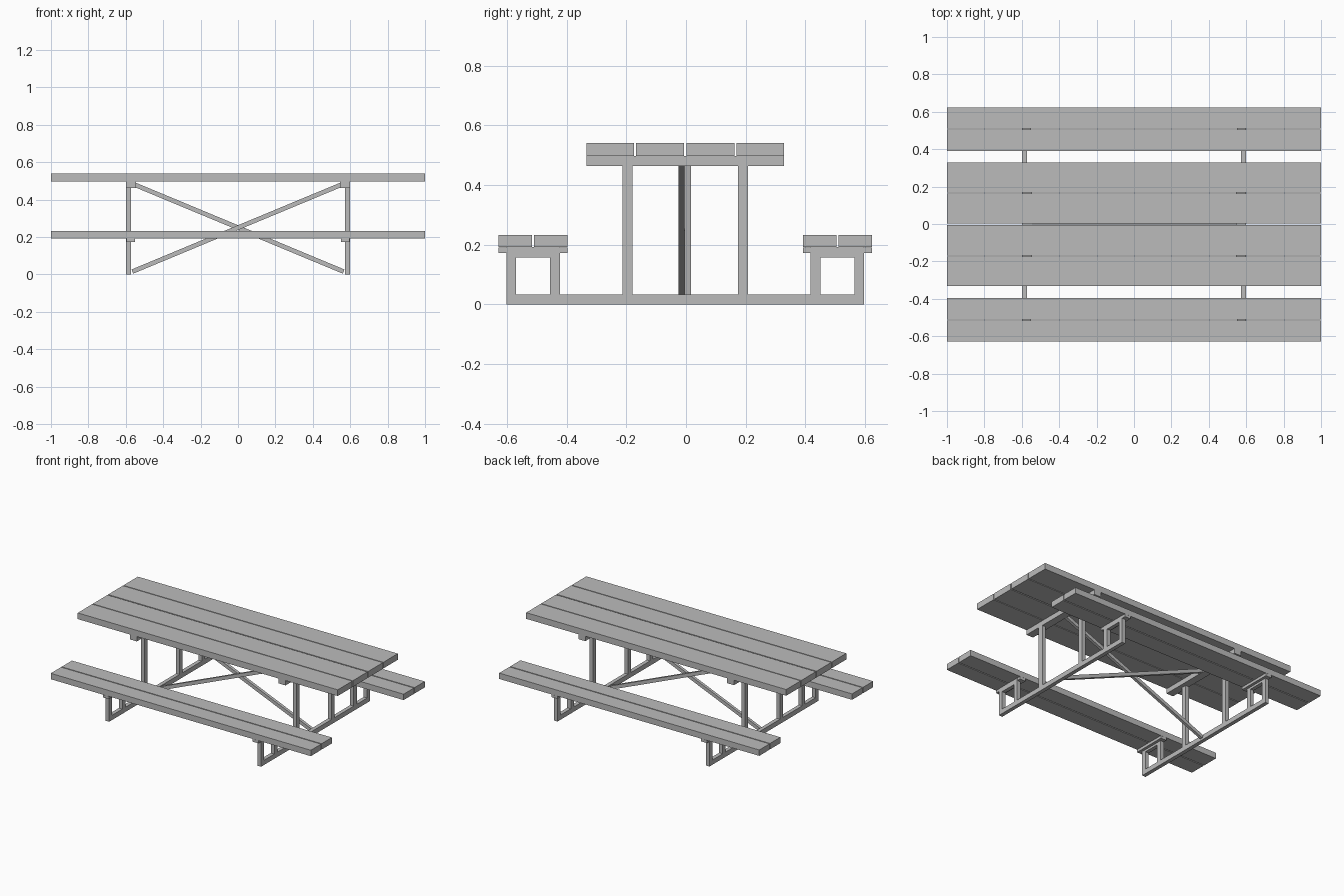
import bpy
import math

if "Cube" in bpy.data.objects:
    bpy.data.objects.remove(bpy.data.objects["Cube"], do_unlink=True)

CENTRE_Y = -0.0025

grey = bpy.data.materials.new("plain grey")
grey.use_nodes = True
colour = (0.5, 0.5, 0.5, 1)
grey.diffuse_color = colour
grey.node_tree.nodes["Principled BSDF"].inputs["Base Color"].default_value = colour


def box(name, x, y, z, tilt=0):
    """Box spanning the given ranges, optionally tilted about y."""
    spans = (x, y, z)
    mid = [(a + b) / 2 for a, b in spans]
    mid[1] += CENTRE_Y
    bpy.ops.mesh.primitive_cube_add(size=1, location=mid, rotation=(0, tilt, 0))
    ob = bpy.context.object
    ob.name = name
    ob.scale = [abs(b - a) for a, b in spans]
    ob.data.materials.append(grey)
    return ob


def span(side, a, b):
    return tuple(sorted((side * a, side * b)))


# Planks of the table top and both benches
for side, label in ((-1, "front"), (1, "back")):
    for a, b in ((0.004, 0.165), (0.171, 0.33)):
        box(label + "_table_plank", (-1, 1), span(side, a, b), (0.497, 0.54))
    for a, b in ((0.394, 0.507), (0.514, 0.626)):
        box(label + "_bench_plank", (-1, 1), span(side, a, b), (0.192, 0.233))

# End frames
for end, label in ((-1, "right"), (1, "left")):
    tube = span(end, 0.571, 0.598)
    box(label + "_base_rail", tube, (-0.598, 0.598), (0, 0.033))
    box(label + "_table_bearer", span(end, 0.545, 0.598), (-0.33, 0.33), (0.463, 0.497))
    for side in (-1, 1):
        box(label + "_table_leg", tube, span(side, 0.176, 0.211), (0.033, 0.463))
        box(label + "_bench_inner_post", tube, span(side, 0.42, 0.453), (0.033, 0.158))
        box(label + "_bench_outer_post", tube, span(side, 0.567, 0.598), (0.033, 0.158))
        box(label + "_bench_rail", tube, span(side, 0.42, 0.598), (0.158, 0.192))
        box(label + "_bench_bearer", span(end, 0.552, 0.597), span(side, 0.394, 0.626), (0.173, 0.1915))

# Crossed braces side by side between the end frames
run, rise, middle = 1.13, 0.47, 0.25
half = math.hypot(run, rise) / 2
angle = math.atan2(rise, run)
for name, y, tilt in (("rising_brace", (-0.022, -0.002), -angle),
                      ("falling_brace", (-0.002, 0.019), angle)):
    box(name, (-half, half), y, (middle - 0.012, middle + 0.012), tilt)
